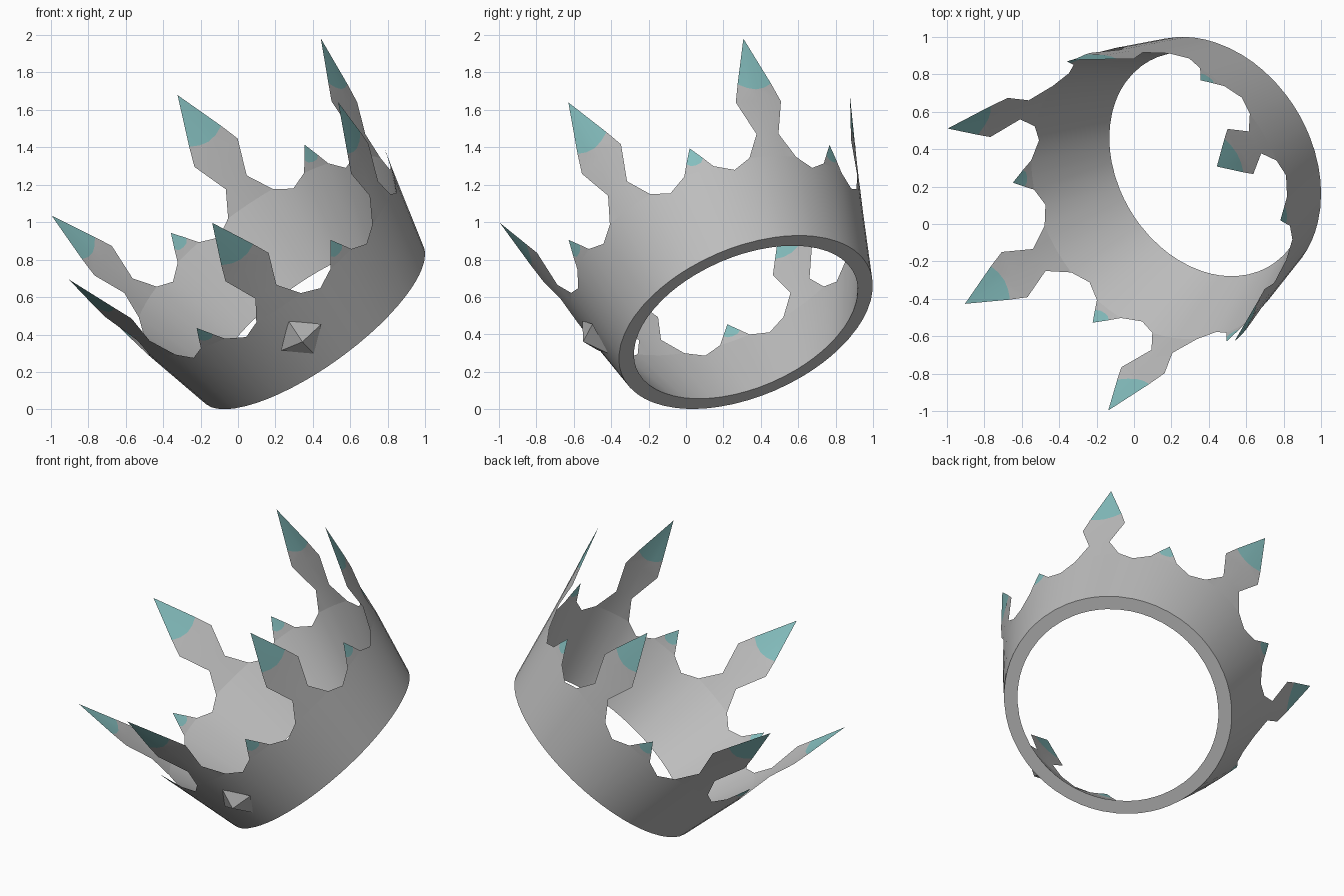
import bpy, bmesh, math
from mathutils import Vector, Matrix

if "Cube" in bpy.data.objects:
    bpy.data.objects.remove(bpy.data.objects["Cube"])


def material(name, rgb):
    m = bpy.data.materials.new(name)
    m.use_nodes = True
    m.diffuse_color = (*rgb, 1)
    m.node_tree.nodes["Principled BSDF"].inputs["Base Color"].default_value = (*rgb, 1)
    return m


silver = material("silver_grey", (0.52, 0.52, 0.52))
teal = material("teal", (0.24, 0.53, 0.53))

# Tilted frame: crown axis, and the direction of the highest spike
axis = Vector((-0.551, -0.333, 0.765)).normalized()
ahead = Vector((0.675, 0.368, 0.647))
ahead = (ahead - axis * ahead.dot(axis)).normalized()
side = axis.cross(ahead)
frame = Matrix((ahead, side, axis)).transposed().to_4x4()
frame.translation = (0.398, 0.32, 0.465)


def flare(h):
    return 0.72 + 0.222 * h + 0.021 * h * h


def point(angle, h, r):
    a = math.radians(angle)
    return Vector((r * math.cos(a), r * math.sin(a), h))


def finish(name, bm, mats):
    mesh = bpy.data.meshes.new(name)
    bm.to_mesh(mesh)
    bm.free()
    for m in mats:
        mesh.materials.append(m)
    obj = bpy.data.objects.new(name, mesh)
    bpy.context.collection.objects.link(obj)
    obj.matrix_world = frame
    return obj


# Crown band, built from mirrored half sectors
INNER = 0.635
bm = bmesh.new()
cache = {}


def vert(angle, h, r=None):
    r = flare(h) if r is None else r
    key = (round(angle % 360, 2), round(h, 3), round(r, 3))
    if key not in cache:
        cache[key] = bm.verts.new(point(angle, h, r))
    return cache[key]


# Rim of the wall: (angle, height)
rim = [(0, 0.465), (5, 0.465), (10, 0.465), (17, 0.415), (24.2, 0.465), (30, 0.465)]
patches = []
for (a, ha), (b, hb) in zip(rim, rim[1:]):
    low_a, low_b = (a, 0), (b, 0)
    in_a, in_b = (a, 0, INNER), (b, 0, INNER)
    patches.append(([low_a, low_b, (b, hb), (a, ha)], 0))      # outer wall
    patches.append(([in_b, in_a, (a, ha), (b, hb)], 0))        # inner wall
    patches.append(([low_b, low_a, in_a, in_b], 0))            # bottom ring

# Tall spike with a narrow neck and coloured tip
patches += [
    ([(0, 0.465), (5, 0.465), (10, 0.465), (4.5, 0.595), (0, 0.595)], 0),
    ([(0, 0.595), (4.5, 0.595), (8.8, 0.785), (0, 0.785)], 0),
    ([(0, 0.785), (8.8, 0.785), (6.32, 0.885), (3.2, 0.86), (0, 0.85)], 0),
    ([(0, 0.85), (3.2, 0.86), (6.32, 0.885), (0, 1.14)], 1),
]
# Short tooth with a coloured tip
patches += [
    ([(24.2, 0.465), (30, 0.465), (30, 0.5), (28, 0.505), (26.78, 0.525)], 0),
    ([(26.78, 0.525), (28, 0.505), (30, 0.5), (30, 0.6)], 1),
]

for sector in range(6):
    for mirror in (1, -1):
        for corners, colour in patches:
            ring = [vert(60 * sector + mirror * c[0], *c[1:]) for c in corners]
            face = bm.faces.new(ring[::mirror])
            face.material_index = colour

crown = finish("crown_band", bm, (silver, teal))
bpy.ops.object.select_all(action="DESELECT")
crown.select_set(True)
bpy.context.view_layer.objects.active = crown
bpy.ops.object.shade_smooth_by_angle(angle=math.radians(35))

# Pyramid stud below one spike
bm = bmesh.new()
centre = point(-120, 0.24, flare(0.24))
out = point(-120, 0, 1)
across = Vector((0, 0, 1)).cross(out)
up = (Vector((0, 0, 1)) + out * 0.23).normalized()
base = [bm.verts.new(centre + d * 0.13) for d in (up, -across, -up, across)]
apex = bm.verts.new(centre + out * 0.07)
for i in range(4):
    bm.faces.new((base[i], base[(i + 1) % 4], apex))
bm.faces.new(base[::-1])
bmesh.ops.recalc_face_normals(bm, faces=bm.faces)
finish("front_stud", bm, (silver,))
